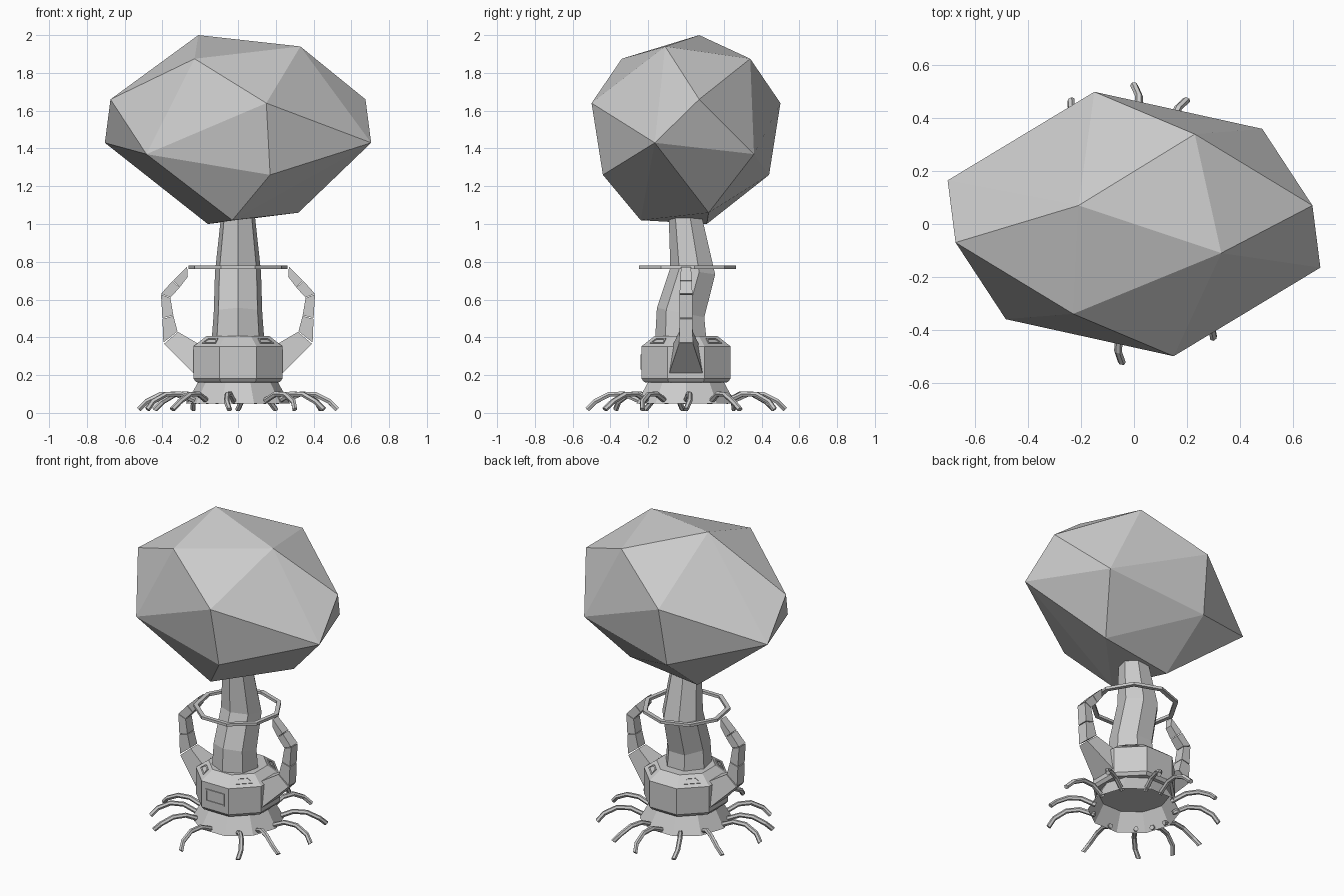
import bpy, bmesh, math
from math import sin, cos, pi, radians
from mathutils import Vector, Matrix

if "Cube" in bpy.data.objects:
    bpy.data.objects.remove(bpy.data.objects["Cube"])


def finish(name, bm):
    bmesh.ops.recalc_face_normals(bm, faces=bm.faces)
    me = bpy.data.meshes.new(name)
    bm.to_mesh(me)
    bm.free()
    ob = bpy.data.objects.new(name, me)
    bpy.context.collection.objects.link(ob)
    return ob


def ngon(n, r, z, y=0, start=0.0, tilt=0.0):
    pts = []
    for i in range(n):
        a = start + 2 * pi * i / n
        dy = r * sin(a)
        pts.append((r * cos(a), y + dy, z + tilt * dy))
    return pts


def loft(name, rings, caps=(True, True), closed=False, bm=None):
    """Skin a sequence of equal-sized point rings."""
    own = bm is None
    bm = bm or bmesh.new()
    vs = [[bm.verts.new(p) for p in r] for r in rings]
    n = len(vs[0])
    pairs = list(zip(vs, vs[1:])) + ([(vs[-1], vs[0])] if closed else [])
    for a, b in pairs:
        for i in range(n):
            j = (i + 1) % n
            bm.faces.new((a[i], a[j], b[j], b[i]))
    if caps[0]:
        bm.faces.new(vs[0])
    if caps[1]:
        bm.faces.new(vs[-1])
    if own:
        return finish(name, bm)


# Faceted canopy: hull of half-turn symmetric corners plus top and bottom ones
half = [(.23, .34, 1.875), (-.15, .50, 1.64), (.675, .07, 1.66),
        (.705, -.165, 1.43), (.485, .36, 1.37), (.17, -.44, 1.26)]
canopy_pts = half + [(-x, -y, z) for x, y, z in half]
canopy_pts += [(-.21, .07, 2.0), (.33, -.11, 1.94),
               (-.03, -.24, 1.02), (-.16, .11, 1.0), (.32, .12, 1.06)]
bm = bmesh.new()
for p in canopy_pts:
    bm.verts.new(p)
bmesh.ops.convex_hull(bm, input=bm.verts)
finish("canopy", bm)

# Bent trunk
loft("trunk", [ngon(7, r, z, y, -pi / 2, t) for z, y, r, t in
               [(.36, -.02, .145, 0), (.53, -.022, .132, -.2),
                (.75, .042, .125, -.15), (1.06, -.002, .09, 0)]])

# Octagonal body with sloped shoulder (radii given as apothems)
k = 1 / cos(pi / 8)
loft("body", [ngon(8, a * k, z, 0, pi / 8) for a, z in
              [(.20, .16), (.222, .163), (.236, .182), (.236, .352), (.165, .408)]])

# Open flared skirt under the body
loft("skirt", [ngon(10, r, z) for r, z in [(.275, .05), (.208, .168)]],
     caps=(False, False))

# Flat nine-sided ring around the trunk
prof = [(.238, .763), (.265, .763), (.265, .78), (.238, .78)]
ring_rings = []
for i in range(9):
    a = pi / 2 + 2 * pi * i / 9
    ring_rings.append([(r * cos(a), r * sin(a), z) for r, z in prof])
loft("trunk_ring", ring_rings, caps=(False, False), closed=True)

# Jointed side arms: stations of outer point, inner point, outer and inner half width
stations = [((.20, .175), (.20, .36), .10, .07),
            ((.395, .37), (.32, .43), .036, .036),
            ((.40, .50), (.342, .515), .035, .034),
            ((.408, .63), (.358, .61), .034, .032),
            ((.345, .70), (.308, .665), .031, .029),
            ((.268, .775), (.265, .722), .026, .024)]


def section(s, sx):
    (ox, oz), (ix, iz), ow, iw = s
    return [Vector((sx * ox, -ow, oz)), Vector((sx * ox, ow, oz)),
            Vector((sx * ix, iw, iz)), Vector((sx * ix, -iw, iz))]


for side, sx in (("left", -1), ("right", 1)):
    bm = bmesh.new()
    for i in range(5):
        a, b = section(stations[i], sx), section(stations[i + 1], sx)
        gap = .02 if i else 0
        loft("", [[p.lerp(q, gap) for p, q in zip(a, b)],
                  [p.lerp(q, .98) for p, q in zip(a, b)]], bm=bm)
    finish("arm_" + side, bm)


# Thin raised frames on the body
def frame(name, w_low, w_high, h, t, border, matrix):
    loops = []
    for inset, z in [(0, -.01), (0, t), (border, t), (border, t * .2)]:
        wl, wh, hh = w_low / 2 - inset, w_high / 2 - inset, h / 2 - inset
        loops.append([matrix @ Vector(p) for p in
                      [(-wl, -hh, z), (wl, -hh, z), (wh, hh, z), (-wh, hh, z)]])
    loft(name, loops)


frame("front_panel", .135, .135, .08, .006, .008,
      Matrix.Translation((0, -.236, .27)) @ Matrix.Rotation(pi / 2, 4, 'X'))
slope = math.atan2(.056, .071)
for i in range(4):
    frame(f"shoulder_vent_{i + 1}", .10, .07, .042, .005, .008,
          Matrix.Rotation(pi / 4 + i * pi / 2, 4, 'Z')
          @ Matrix.Translation((0, -.2, .38)) @ Matrix.Rotation(slope, 4, 'X'))

# Arching roots spread around the skirt
root_path = [(.24, .06), (.33, .10), (.41, .098), (.485, .06), (.525, .018)]
for n, deg in enumerate([0, 33, 67, 90, 117, 150, 182, 204, 227, 265, 305, 333]):
    a = radians(deg)
    reach = 1 - .03 * (n % 3 == 2)
    bend = .05 * (-1) ** n
    rings = []
    for i, (r, z) in enumerate(root_path):
        p0 = Vector(root_path[max(i - 1, 0)])
        p1 = Vector(root_path[min(i + 1, 4)])
        d = (p1 - p0).normalized()
        th = a + bend * (i / 4) * (1 - i / 4) * 4
        pts = []
        for j in range(6):
            u = 2 * pi * j / 6
            s, v = .015 * cos(u), .015 * sin(u)
            rr = r * reach - v * d.y
            pts.append((rr * cos(th) - s * sin(th), rr * sin(th) + s * cos(th),
                        max(0, z + v * d.x)))
        rings.append(pts)
    loft(f"root_{n + 1}", rings)
